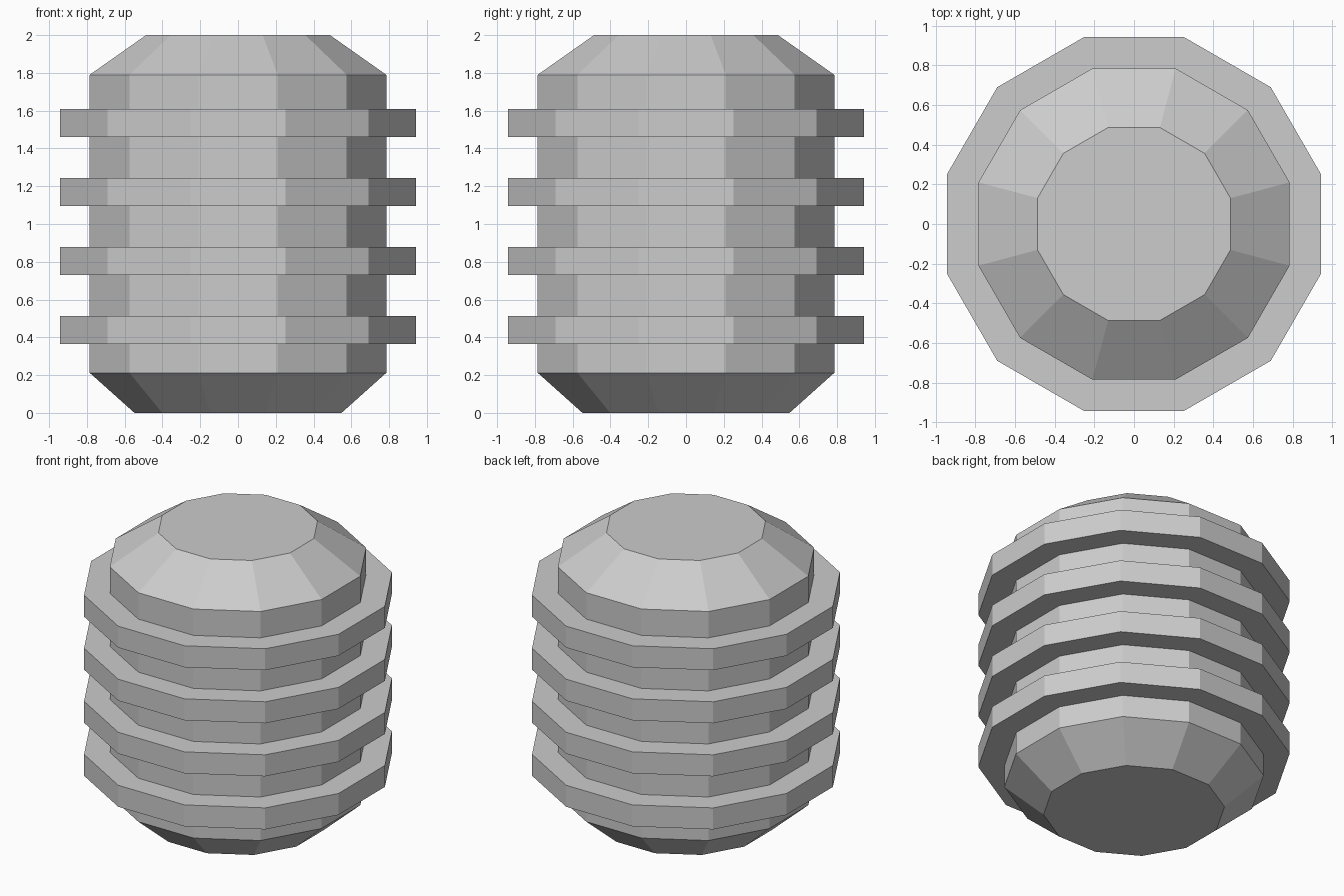
import bpy, bmesh, math

if "Cube" in bpy.data.objects:
    bpy.data.objects.remove(bpy.data.objects["Cube"])

SIDES = 12
COS = math.cos(math.pi / SIDES)   # grid readings are flat-to-centre distances

grey = bpy.data.materials.new("light_grey")
grey.diffuse_color = (0.604, 0.604, 0.604, 1)
grey.use_nodes = True
grey.node_tree.nodes["Principled BSDF"].inputs["Base Color"].default_value = grey.diffuse_color

BODY, RIB = 0.785, 0.943

# Profile (flat distance, height): chamfered barrel with four square ribs
profile = [(0.548, 0.0), (BODY, 0.212)]
for i in range(4):
    z = 0.364 + i * 0.3655
    profile += [(BODY, z), (RIB, z), (RIB, z + 0.148), (BODY, z + 0.148)]
profile += [(BODY, 1.79), (0.487, 2.0)]

# Ribbed barrel: stack of twelve-sided loops joined by quads, capped at the ends
bm = bmesh.new()
loops = []
for r, z in profile:
    loops.append([bm.verts.new((r / COS * math.cos(a), r / COS * math.sin(a), z))
                  for a in (2 * math.pi * (k + 0.5) / SIDES for k in range(SIDES))])
for low, high in zip(loops, loops[1:]):
    for k in range(SIDES):
        n = (k + 1) % SIDES
        bm.faces.new((low[k], low[n], high[n], high[k]))
bm.faces.new(loops[0][::-1])
bm.faces.new(loops[-1])
bmesh.ops.recalc_face_normals(bm, faces=bm.faces[:])

mesh = bpy.data.meshes.new("ribbed_barrel")
bm.to_mesh(mesh)
bm.free()
mesh.materials.append(grey)
barrel = bpy.data.objects.new("ribbed_barrel", mesh)
bpy.context.collection.objects.link(barrel)
